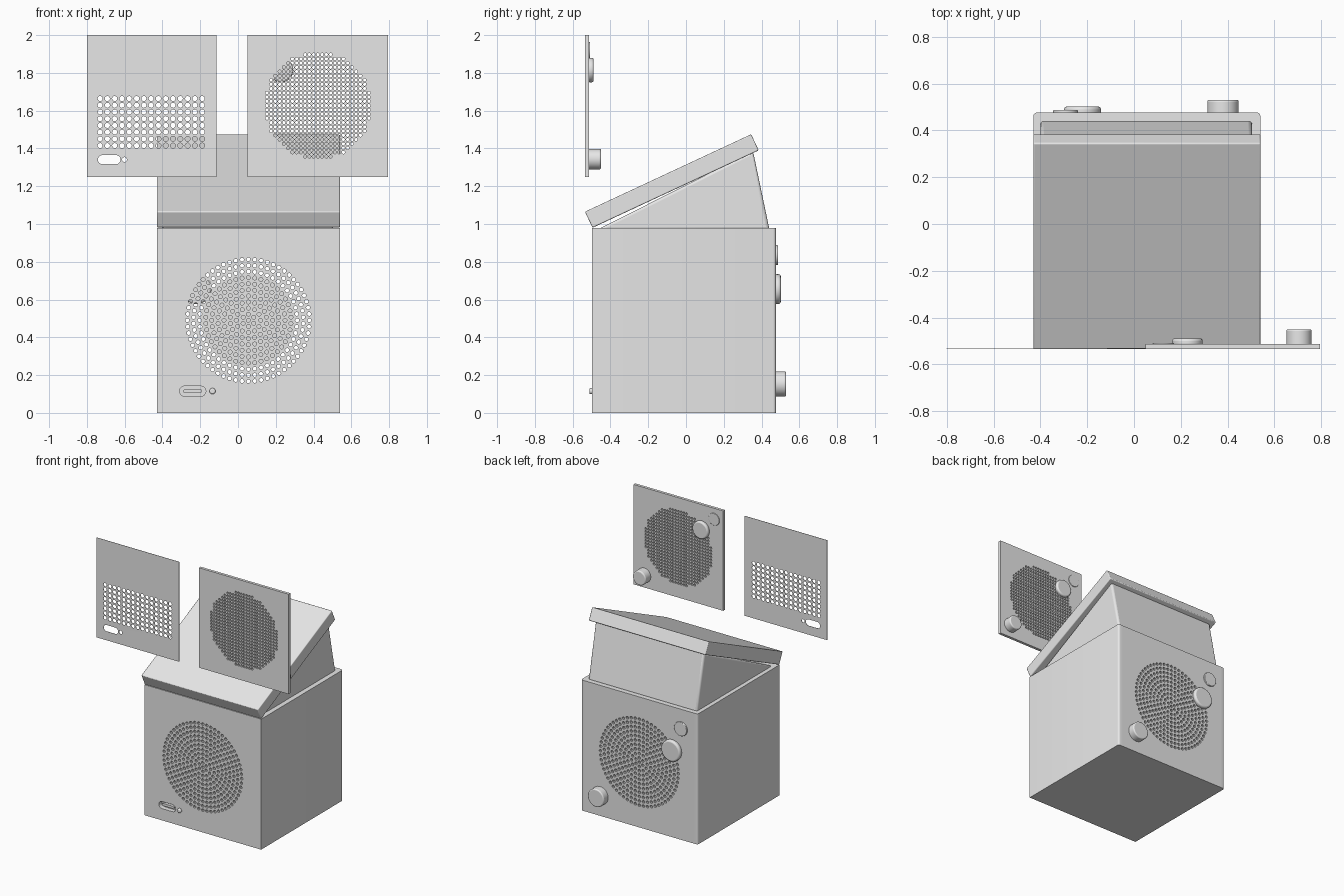
import bpy, bmesh
from math import pi, cos, sin
from mathutils import Matrix

cube = bpy.data.objects.get("Cube")
if cube:
    bpy.data.objects.remove(cube)

grey = bpy.data.materials.new("plain grey")
grey.use_nodes = True
grey.diffuse_color = (0.8, 0.8, 0.8, 1)
grey.node_tree.nodes["Principled BSDF"].inputs["Base Color"].default_value = (0.8, 0.8, 0.8, 1)
parts = []

# Profile planes: columns map profile axes and depth to world axes
PLANES = {
    "xz": Matrix(((1, 0, 0), (0, 0, -1), (0, 1, 0))).to_4x4(),
    "yz": Matrix(((0, 0, 1), (1, 0, 0), (0, 1, 0))).to_4x4(),
    "xy": Matrix.Identity(4),
}
DEPTH_AXIS = {"xz": 1, "yz": 0, "xy": 2}


def finish(name, mesh, bevel=0, segments=3):
    mesh.materials.clear()
    mesh.materials.append(grey)
    obj = bpy.data.objects.new(name, mesh)
    bpy.context.scene.collection.objects.link(obj)
    if bevel:
        mod = obj.modifiers.new("rounded edges", "BEVEL")
        mod.width, mod.segments = bevel, segments
        mod.limit_method, mod.angle_limit = "ANGLE", 0.7
    parts.append(obj)
    return obj


def plate(name, loops, start, end, plane="xz", bevel=0):
    """Extrude a flat outline; any inner loops become holes."""
    curve = bpy.data.curves.new(name, "CURVE")
    curve.dimensions, curve.fill_mode = "2D", "BOTH"
    curve.extrude = (end - start) / 2
    for loop in loops:
        spline = curve.splines.new("POLY")
        spline.points.add(len(loop) - 1)
        for point, (u, v) in zip(spline.points, loop):
            point.co = (u, v, 0, 1)
        spline.use_cyclic_u = True
    temp = bpy.data.objects.new(name + "_outline", curve)
    bpy.context.scene.collection.objects.link(temp)
    bpy.context.view_layer.update()
    depsgraph = bpy.context.evaluated_depsgraph_get()
    mesh = bpy.data.meshes.new_from_object(temp.evaluated_get(depsgraph))
    bpy.data.objects.remove(temp)
    bpy.data.curves.remove(curve)
    matrix = PLANES[plane].copy()
    matrix[DEPTH_AXIS[plane]][3] = (start + end) / 2
    mesh.transform(matrix)
    bm = bmesh.new()
    bm.from_mesh(mesh)
    bmesh.ops.remove_doubles(bm, verts=bm.verts, dist=1e-5)
    if len(loops) == 1:
        bmesh.ops.dissolve_limit(bm, angle_limit=0.01, verts=bm.verts, edges=bm.edges)
    bmesh.ops.recalc_face_normals(bm, faces=bm.faces)
    bm.to_mesh(mesh)
    bm.free()
    return finish(name, mesh, bevel)


def rect(u0, u1, v0, v1):
    return [(u0, v0), (u1, v0), (u1, v1), (u0, v1)]


def circle(u, v, r, sides=10):
    return [(u + r * cos(2 * pi * i / sides), v + r * sin(2 * pi * i / sides)) for i in range(sides)]


def slot(u, v, half_length, r, steps=8):
    loop = []
    for side, turn in ((1, -pi / 2), (-1, pi / 2)):
        for i in range(steps + 1):
            a = turn + pi * i / steps
            loop.append((u + side * (half_length - r) + r * cos(a), v + r * sin(a)))
    return loop


def ring_holes(u, v, rings, pitch, r):
    holes = [circle(u, v, r)]
    for n in range(1, rings + 1):
        for i in range(6 * n):
            a = pi / 2 + 2 * pi * i / (6 * n)
            holes.append(circle(u + n * pitch * cos(a), v + n * pitch * sin(a), r))
    return holes


def grid_holes(u, v, radius, pitch, r):
    n = int(radius / pitch) + 1
    span = [i * pitch for i in range(-n, n + 1)]
    return [circle(u + a, v + b, r, 8) for a in span for b in span if a * a + b * b <= radius ** 2]


def knob(name, x, z, r, start, end, bevel=0.008):
    bm = bmesh.new()
    bmesh.ops.create_cone(bm, cap_ends=True, segments=40, radius1=r, radius2=r, depth=end - start)
    mesh = bpy.data.meshes.new(name)
    bm.to_mesh(mesh)
    bm.free()
    mesh.transform(Matrix.Translation((x, (start + end) / 2, z)) @ Matrix.Rotation(-pi / 2, 4, "X"))
    return finish(name, mesh, bevel)


# Main cabinet: perforated front and back, plain sides, floor and top
LEFT, RIGHT, FRONT, BACK, TOP = 0.54, -0.43, -0.497, 0.476, 0.98
MID, WALL, ROUND = 0.055, 0.035, 0.015
speaker_holes = ring_holes(MID, 0.49, 10, 0.0323, 0.0105)
port = slot(-0.24, 0.115, 0.07, 0.027)
plate("front_panel", [rect(RIGHT, LEFT, 0, TOP)] + speaker_holes + [port], FRONT, FRONT + WALL)
plate("back_panel", [rect(RIGHT + WALL, LEFT - WALL, 0, TOP)] + speaker_holes, BACK - WALL, BACK)

half = (LEFT - RIGHT) / 2
arc = [(half - ROUND + ROUND * cos(a * pi / 8), BACK - ROUND + ROUND * sin(a * pi / 8)) for a in range(5)]
wall = [(half - WALL, FRONT + WALL), (half, FRONT + WALL)] + arc + [(half - WALL, BACK)]
for side, name in ((1, "left_wall"), (-1, "right_wall")):
    plate(name, [[(MID + side * u, v) for u, v in wall]], 0, TOP, "xy")
for name, z in (("floor", 0), ("top_plate", TOP - WALL)):
    plate(name, [rect(RIGHT + WALL, LEFT - WALL, FRONT + WALL, BACK - WALL)], z, z + WALL, "xy")

# Speaker inside, port recess and indicator on the front
knob("speaker_driver", MID, 0.49, 0.245, -0.1, 0.1)
plate("port_recess", [rect(-0.32, -0.16, 0.08, 0.15)], FRONT + WALL, FRONT + WALL + 0.01)
plate("port_tongue", [slot(-0.24, 0.115, 0.05, 0.009)], FRONT + 0.01, FRONT + WALL)
knob("front_indicator", -0.135, 0.115, 0.016, FRONT - 0.015, FRONT + 0.01, 0.007)

# Controls on the back of the cabinet
knob("back_volume_knob", 0.38, 0.153, 0.067, BACK - 0.01, 0.53)
knob("back_large_button", -0.22, 0.655, 0.079, BACK - 0.01, 0.502, 0.012)
knob("back_small_button", -0.293, 0.835, 0.053, BACK - 0.01, 0.487, 0.004)

# Wedge-shaped neck and sloping lid
plate("neck", [[(-0.47, 0.97), (0.442, 0.97), (0.355, 1.385)]], -0.40, 0.505, "yz", 0.015)
plate("sloping_lid", [[(-0.495, 0.98), (0.385, 1.39), (0.345, 1.475), (-0.535, 1.065)]],
      RIGHT, LEFT, "yz", 0.006)

# Floating speaker panel with its controls
plate("speaker_panel", [rect(0.05, 0.795, 1.25, 2)] + grid_holes(0.423, 1.627, 0.283, 0.0225, 0.0085),
      -0.534, -0.513)
knob("panel_volume_knob", 0.705, 1.343, 0.054, -0.52, -0.45)
knob("panel_large_button", 0.228, 1.815, 0.065, -0.52, -0.489, 0.01)
knob("panel_small_button", 0.125, 1.918, 0.045, -0.52, -0.508, 0.003)

# Floating thin vent sheet
vents = [circle(-0.73 + 0.0386 * i, 1.415 + 0.0356 * j, 0.0135, 12) for i in range(15) for j in range(8)]
vents += [slot(-0.682, 1.341, 0.06, 0.024), circle(-0.601, 1.341, 0.013, 12)]
plate("vent_sheet", [rect(-0.8, -0.115, 1.25, 2)] + vents, -0.534, -0.532)

# Smooth shading with sharp edges kept
bpy.ops.object.select_all(action="DESELECT")
for obj in parts:
    obj.select_set(True)
bpy.context.view_layer.objects.active = parts[0]
bpy.ops.object.shade_smooth_by_angle()
